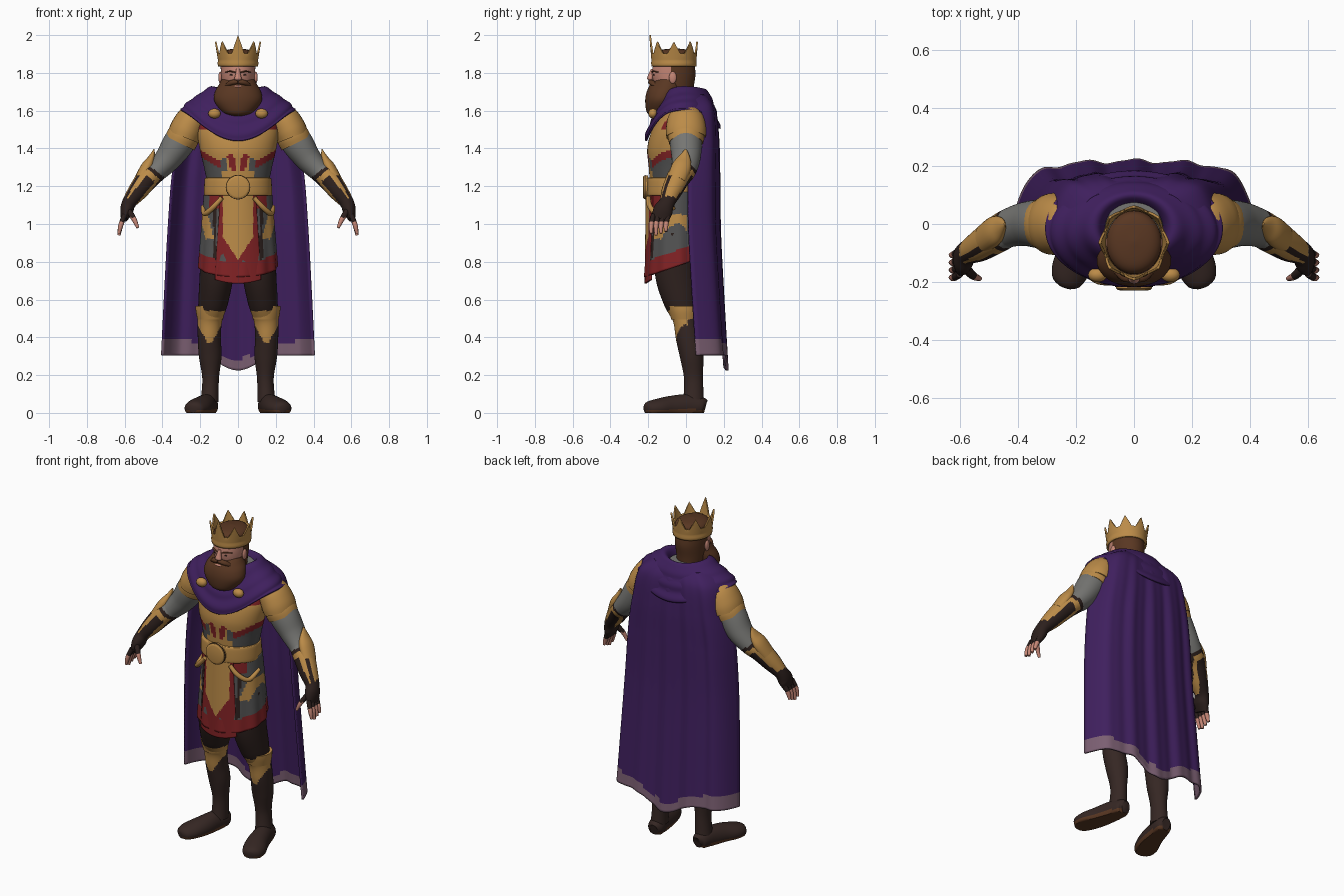
import bpy, bmesh
from math import sin, cos, pi, radians
from mathutils import Vector, Matrix

cube = bpy.data.objects.get("Cube")
if cube:
    bpy.data.objects.remove(cube)

X, Y, Z = Vector((1, 0, 0)), Vector((0, 1, 0)), Vector((0, 0, 1))


def material(name, *rgb):
    mat = bpy.data.materials.new(name)
    mat.use_nodes = True
    mat.diffuse_color = (*rgb, 1)
    shader = next(n for n in mat.node_tree.nodes if n.type == "BSDF_PRINCIPLED")
    shader.inputs["Base Color"].default_value = (*rgb, 1)
    shader.inputs["Roughness"].default_value = .8
    return mat


COLOURS = {m.name: m for m in (
    material("purple", .05, .014, .112), material("gold", .5, .26, .065),
    material("red", .22, .016, .018), material("dark leather", .025, .014, .012),
    material("boot leather", .036, .02, .017), material("hair", .1, .038, .016),
    material("grey cloth", .18, .18, .17), material("slate", .085, .085, .085),
    material("skin", .56, .24, .18), material("hem", .2, .115, .17))}


def finish(name, bm, paint, mirror=False, shell=0):
    """Colour the faces by name or rule, then make the object."""
    bmesh.ops.recalc_face_normals(bm, faces=bm.faces)
    mesh, slots = bpy.data.meshes.new(name), []
    for face in bm.faces:
        colour = paint if isinstance(paint, str) else paint(face.calc_center_median())
        if colour not in slots:
            slots.append(colour)
            mesh.materials.append(COLOURS[colour])
        face.material_index = slots.index(colour)
        face.smooth = True
    bm.to_mesh(mesh)
    bm.free()
    mesh.set_sharp_from_angle(angle=radians(45))
    obj = bpy.data.objects.new(name, mesh)
    bpy.context.scene.collection.objects.link(obj)
    if shell:
        solid = obj.modifiers.new("Thickness", "SOLIDIFY")
        solid.thickness, solid.offset = shell, 0
    if mirror:
        obj.modifiers.new("Mirror", "MIRROR")
    return obj


def surface(name, nu, nv, point, paint, wrap=True, caps=False, **options):
    bm = bmesh.new()
    rows = [[bm.verts.new(point(i / nu, j / nv)) for i in range(nu + (not wrap))]
            for j in range(nv + 1)]
    for low, high in zip(rows, rows[1:]):
        for i in range(nu):
            k = (i + 1) % len(low)
            bm.faces.new((low[i], low[k], high[k], high[i]))
    if caps:
        bm.faces.new(rows[0])
        bm.faces.new(rows[-1])
    return finish(name, bm, paint, **options)


def spline(keys, t):
    last = len(keys) - 1
    s = min(max(t, 0), 1) * last
    i = min(int(s), last - 1)
    f = s - i
    a, b, c, d = (Vector(keys[max(0, min(last, i + k))]) for k in (-1, 0, 1, 2))
    return b + .5 * f * ((c - a) + f * (2 * a - 5 * b + 4 * c - d + f * (3 * (b - c) + d - a)))


def loft(name, keys, paint, ref=None, n=32, sub=5, caps=True, **options):
    """Ellipses (x, y, z, half width, half depth) along a smooth path."""
    def point(u, v):
        here = spline(keys, v)
        side, depth = X, Y
        if ref:
            along = Vector((spline(keys, v + .01) - spline(keys, v - .01))[:3]).normalized()
            side = ref.cross(along).normalized()
            depth = along.cross(side)
        p = Vector(here[:3]) + side * cos(2 * pi * u) * max(here[3], .002) \
            + depth * sin(2 * pi * u) * max(here[4], .002)
        p.z = max(p.z, 0)
        return p
    return surface(name, n, sub * (len(keys) - 1), point, paint, caps=caps, **options)


def ball(name, place, size, paint, **options):
    bm = bmesh.new()
    matrix = Matrix.Translation(place) @ Matrix.Diagonal((*size, 1))
    bmesh.ops.create_uvsphere(bm, u_segments=20, v_segments=12, radius=1, matrix=matrix)
    return finish(name, bm, paint, **options)


# Torso and breastplate
def torso_paint(c):
    x, z = abs(c.x), c.z
    chest = 1.335 + .55 * abs(x - .1)
    if z > 1.62:
        return "grey cloth"
    if z > chest:
        return "red" if z > 1.5 and x > .16 else "gold"
    if z < 1.16:
        return "slate"
    if c.y > 0:
        return "gold" if z > 1.28 else "slate"
    if x < .012 or (x < .085 and z < 1.285):
        return "gold"
    if .012 < x - .3 * (z - 1.33) < .05 or (x > .09 and z > chest - .035):
        return "red"
    return "gold" if x < .06 else "slate"


loft("torso", [(0, -.045, .98, .16, .12), (0, -.05, 1.1, .17, .13), (0, -.06, 1.2, .163, .13),
               (0, -.06, 1.3, .18, .137), (0, -.058, 1.4, .203, .147), (0, -.042, 1.5, .215, .137),
               (0, -.02, 1.58, .19, .11), (0, -.01, 1.64, .12, .09), (0, .005, 1.69, .09, .085)],
     torso_paint, n=96, sub=10)

# Belt with round buckle
loft("belt", [(0, -.065, 1.15, .172, .14), (0, -.065, 1.16, .18, .148),
              (0, -.065, 1.235, .177, .147), (0, -.065, 1.245, .17, .138)], "gold", n=48)
loft("buckle", [(0, -.2, 1.195, .062, .062), (0, -.222, 1.195, .062, .062),
                (0, -.228, 1.195, .05, .05)], "gold", ref=Z, sub=2)
loft("buckle_groove", [(0, -.214, 1.195, .065, .065), (0, -.217, 1.195, .065, .065)],
     "dark leather", ref=Z, sub=1)
loft("hip_straps", [(.085, -.2, 1.14, .012, .012), (.13, -.19, 1.09, .014, .014),
                    (.175, -.145, 1.055, .014, .014), (.185, -.06, 1.09, .012, .012)],
     "gold", ref=Z, n=12, mirror=True)


# Skirt, longer at the front
def skirt_point(u, v):
    a = 2 * pi * u
    flare = .175 + .03 * v + .004 * v * sin(12 * a)
    y = -.052 + (flare - .042) * sin(a)
    return flare * cos(a), y, 1.17 - v * (.395 - .055 * sin(a))


def skirt_paint(c):
    x = abs(c.x)
    if c.z < .878 + .37 * c.y or c.y > .065:
        return "red"
    if c.y < 0:
        if c.z > 1.08 and .08 < x < .15:
            return "red"
        if abs(x - .16 - .25 * (c.z - .98)) < .022 and .92 < c.z < 1.05:
            return "gold"
        if .112 < x < .128:
            return "dark leather"
    return "slate"


surface("skirt", 96, 40, skirt_point, skirt_paint, shell=.01)

# Tabard panel with a pointed gold centre
surface("tabard", 48, 60, lambda u, v: ((2 * u - 1) * (.092 + .028 * v),
        -.208 - .006 * v + .03 * (2 * u - 1) ** 2, 1.16 - v * (.475 - .02 * (2 * u - 1) ** 2)),
        lambda c: "gold" if abs(c.x) < min(.078, .65 * (c.z - .81)) else "red",
        wrap=False, shell=.01)


# Legs, knee guards and boots
def leg_paint(c):
    if .37 < c.z < .54 and c.y < .01 and abs(c.x - .15) < (c.z - .35) * .55:
        return "gold"
    return "dark leather" if c.z > .5 else "boot leather"


loft("legs", [(.105, -.05, .95, .09, .105), (.112, -.055, .75, .09, .11), (.13, -.03, .6, .08, .092),
              (.148, -.005, .5, .066, .066), (.152, .012, .4, .061, .066), (.147, .03, .3, .06, .062),
              (.145, .04, .18, .044, .05), (.15, .04, .06, .048, .055)], leg_paint,
     ref=-Y, n=48, sub=12, mirror=True)
loft("knee_cuffs", [(.147, -.008, .495, .068, .07), (.147, -.012, .535, .076, .078),
                    (.142, -.015, .565, .083, .085)], "gold", mirror=True)
loft("feet", [(.148, .102, .03, .025, .035), (.15, .08, .035, .046, .05), (.165, .01, .035, .052, .064),
              (.188, -.08, .03, .062, .06), (.216, -.15, .025, .066, .05),
              (.232, -.2, .022, .05, .038), (.238, -.218, .02, .02, .02)],
     lambda c: "hair" if c.z < .018 else "boot leather", ref=Z, mirror=True)


# Arms with bracers and gloves
def arm_paint(c):
    along, across = .6 * c.x - .75 * c.z, .75 * c.x + .6 * c.z
    if along < -.7:
        return "grey cloth"
    if along > -.5 or along < -.68:
        return "dark leather"
    panel = along > -.655 and abs(across - 1.092) < .026
    seam = across > 1.1 and abs(c.y + .055 + .55 * (c.x - .47)) < .012
    return "dark leather" if panel or seam or across < 1.052 else "gold"


loft("arms", [(.24, 0, 1.54, .07, .08), (.31, 0, 1.435, .083, .085), (.372, 0, 1.345, .07, .076),
              (.433, -.015, 1.28, .058, .066), (.475, -.04, 1.245, .06, .062),
              (.53, -.075, 1.175, .052, .054), (.575, -.1, 1.115, .038, .042),
              (.59, -.122, 1.07, .034, .052), (.602, -.135, 1.025, .018, .045)],
     arm_paint, ref=Y, n=48, sub=9, mirror=True)
loft("elbow_spikes", [(.515, -.05, 1.235, .034, .05), (.482, -.025, 1.3, .033, .052),
                      (.46, -.01, 1.345, .02, .036), (.444, 0, 1.395, .003, .005)],
     "gold", ref=Y, n=20, mirror=True)
for i, finger in enumerate(("index", "middle", "ring", "little")):
    y, drop = -.172 + .026 * i, .01 * abs(i - 1)
    loft(finger + "_fingers", [(.6, y, 1.05, .013, .013), (.62, y - .012, .995, .013, .013),
                               (.63, y - .012, .94 + drop, .008, .008)],
         lambda c: "dark leather" if c.z > 1.01 else "skin", ref=Y, n=12, sub=4, mirror=True)
loft("thumbs", [(.582, -.15, 1.075, .016, .018), (.553, -.178, 1.03, .014, .014),
                (.53, -.188, .98, .008, .008)],
     lambda c: "dark leather" if c.z > 1.035 else "skin", ref=Y, n=12, mirror=True)

# Layered shoulder armour
loft("shoulder_plates", [(.2, 0, 1.605, .025, .05), (.235, 0, 1.57, .074, .092),
                         (.27, 0, 1.505, .088, .106), (.288, 0, 1.46, .086, .104)],
     "gold", ref=Y, mirror=True)
loft("lower_shoulder_plates", [(.27, 0, 1.5, .08, .092), (.292, 0, 1.46, .087, .096),
                               (.308, 0, 1.428, .086, .09)], "gold", ref=Y, mirror=True)

# Cape with folds, edges curling forward and a pale hem
CAPE = [(1.68, .19, .1), (1.61, .27, .148), (1.45, .31, .165), (1.25, .345, .168),
        (.95, .367, .172), (.6, .385, .19), (.225, .402, .212)]


def rise(s):
    return .08 * sin(min(1, 1.9 * abs(s)) * pi / 2) ** 2


def cape_point(u, v):
    s = 2 * u - 1
    z, width, back = spline(CAPE, v)
    fold = .007 * cos(15 * s) + .002 * sin(31 * s) - .028 * s * s
    return s * width, back + fold * min(1, 2 * v) - .125 * abs(s) ** 9, z + rise(s) * v ** 3


def cape_paint(c):
    edge = .28 + rise(c.x / .4) + .25 * c.x ** 2 + .008 * sin(40 * c.x)
    return "hem" if c.z < edge else "purple"


surface("cape", 100, 90, cape_point, cape_paint, wrap=False, shell=.012)

# Mantle around the shoulders, hanging in a point at the front and a hood at the back
MANTLE = [(1.63, .1, .085, -.03), (1.7, .132, .11, -.012), (1.65, .2, .145, -.01),
          (1.595, .262, .175, -.018), (1.545, .3, .196, -.021)]


def mantle_point(u, v):
    a = 2 * pi * u
    z, rx, ry, y = spline(MANTLE, v)
    drop = (.015 + .1 * v) * max(0, -sin(a)) ** 3 + .05 * v ** 3 * max(0, sin(a)) ** 3
    ripple = .005 * sin(26 * v + 2 * sin(a)) * v
    return ((rx + ripple) * cos(a), y + (ry + ripple) * sin(a),
            z + .01 - drop + .05 * v * cos(a) ** 2)


surface("mantle", 80, 32, mantle_point, "purple", shell=.012)
ball("mantle_clasps", (.125, -.175, 1.585), (.033, .025, .026), "gold", mirror=True)


# Head, face and beard
def head_paint(c):
    return "hair" if c.y > -.085 or c.z > 1.87 or c.z < 1.73 else "skin"


loft("head", [(0, -.04, 1.65, .07, .075), (0, -.06, 1.72, .083, .1), (0, -.065, 1.79, .09, .115),
              (0, -.064, 1.85, .092, .109), (0, -.063, 1.895, .093, .107), (0, -.06, 1.92, .065, .08),
              (0, -.06, 1.93, .005, .005)], head_paint, n=48)
loft("beard", [(0, -.15, 1.572, .03, .03), (0, -.142, 1.59, .08, .065), (0, -.13, 1.65, .125, .086),
               (0, -.118, 1.7, .122, .09), (0, -.1, 1.74, .1, .087), (0, -.09, 1.765, .088, .07)],
     "hair", n=40)
loft("moustache", [(0, -.186, 1.752, .01, .014), (.035, -.181, 1.748, .014, .016),
                   (.075, -.148, 1.725, .006, .008)], "hair", ref=Y, n=14, mirror=True)
ball("lower_lip", (0, -.19, 1.728), (.022, .007, .007), "skin")
loft("nose", [(0, -.176, 1.82, .01, .01), (0, -.186, 1.79, .014, .014),
              (0, -.19, 1.768, .02, .016), (0, -.184, 1.758, .01, .008)], "skin", n=16)
ball("eyes", (.036, -.17, 1.789), (.01, .004, .004), "dark leather", mirror=True)
loft("eyebrows", [(.014, -.178, 1.803, .003, .005), (.04, -.173, 1.808, .004, .006),
                  (.066, -.148, 1.804, .002, .004)], "hair", ref=Y, n=12, mirror=True)
ball("ears", (.094, -.07, 1.775), (.01, .02, .032), "skin", mirror=True)


# Crown with eight points, tallest at the front
def crown_point(u, v):
    a = 2 * pi * u - pi / 2
    phase = (8 * u + .5) % 1 - .5
    peak = max(0, 1 - 2.6 * abs(phase))
    tall = .1 if min(u, 1 - u) < .06 else .065
    height = .065 * min(1, 2 * v) + tall * peak * max(0, 2 * v - 1)
    flare = .17 * height + (.005 if v < .15 else 0)
    return (.096 + flare) * cos(a), -.064 + (.112 + .5 * flare) * sin(a), 1.835 + height


surface("crown", 160, 14, crown_point, "gold", shell=.009)
